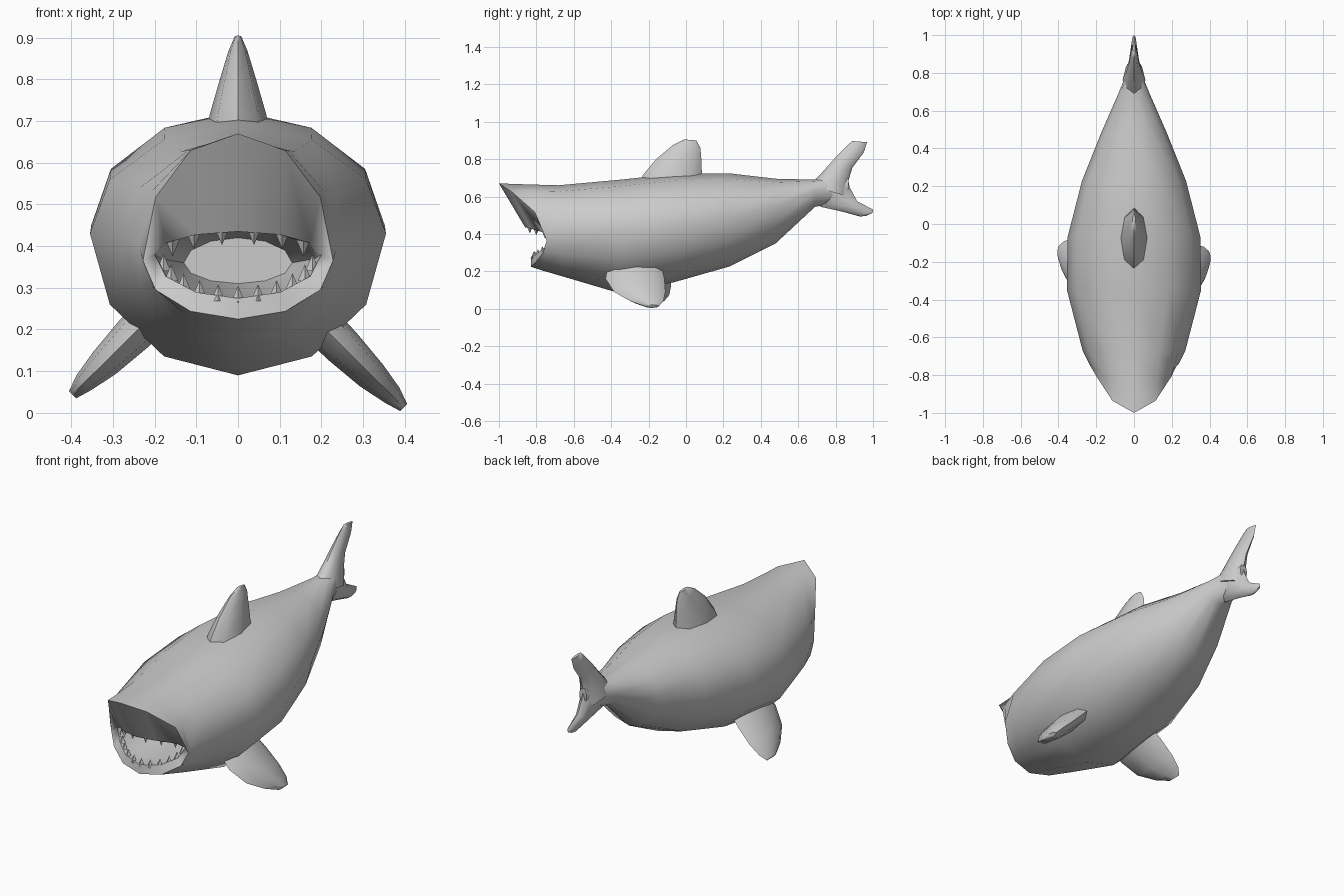
import bpy, bmesh
from math import sin, cos, pi, radians
from mathutils import Vector, Matrix

if "Cube" in bpy.data.objects:
    bpy.data.objects.remove(bpy.data.objects["Cube"])


def finish(name, bm, smooth=True):
    bmesh.ops.recalc_face_normals(bm, faces=bm.faces)
    me = bpy.data.meshes.new(name)
    bm.to_mesh(me)
    bm.free()
    ob = bpy.data.objects.new(name, me)
    bpy.context.collection.objects.link(ob)
    if smooth:
        bpy.ops.object.select_all(action='DESELECT')
        ob.select_set(True)
        bpy.context.view_layer.objects.active = ob
        bpy.ops.object.shade_smooth_by_angle(angle=radians(65))
    return ob


def loft(name, rings):
    bm = bmesh.new()
    vs = [[bm.verts.new(p) for p in r] for r in rings]
    n = len(vs[0])
    for a, b in zip(vs, vs[1:]):
        for i in range(n):
            j = (i + 1) % n
            bm.faces.new((a[i], a[j], b[j], b[i]))
    bm.faces.new(vs[0])
    bm.faces.new(vs[-1])
    return finish(name, bm)


def ring_point(r, a):
    # ring: top y,z / side y, half width, z / bottom y,z ; angle 0 = top
    yt, zt, ys, w, zs, yb, zb = r
    c = cos(a)
    up = c > 0
    y = ys + ((yt if up else yb) - ys) * c * c
    z = zs + ((zt - zs) if up else (zs - zb)) * c
    return Vector((w * sin(a), y, z))


# Body: one skin from tail root to snout, over the lips and into the throat
lip = (-.86, .435, -.73, .20, .38, -.83, .275)
body_rings = [
    (.87, .70, .87, .022, .66, .87, .62),
    (.79, .71, .79, .042, .64, .79, .56),
    (.69, .69, .69, .083, .63, .69, .545),
    (.48, .695, .48, .175, .55, .48, .35),
    (.23, .724, .23, .275, .49, .23, .225),
    (-.07, .72, -.07, .352, .45, -.07, .14),
    (-.35, .69, -.35, .355, .43, -.38, .09),
    (-.68, .66, -.67, .272, .42, -.65, .17),
    (-.86, .665, -.74, .238, .40, -.77, .205),
    (-1.0, .67, -.745, .228, .365, -.83, .225),
    lip,
    (-.74, .445, -.66, .185, .37, -.74, .27),
    (-.45, .42, -.45, .13, .36, -.45, .31),
]
loft("body", [[ring_point(r, 2 * pi * i / 12) for i in range(12)] for r in body_rings])


def fin(name, sections, normal):
    # section: leading point, trailing point, half thickness
    nrm = Vector(normal).normalized()
    rings = []
    for lead, trail, t in sections:
        l, e = Vector(lead), Vector(trail)
        mid, half = (l + e) / 2, (l - e) / 2
        rings.append([mid + half * cos(k * pi / 4) + nrm * t * sin(k * pi / 4) for k in range(8)])
    return loft(name, rings)


# Dorsal fin and tail lobes lie on the centre plane
fin("dorsal_fin", [
    ((0, -.25, .66), (0, .085, .66), .078),
    ((0, -.23, .715), (0, .085, .715), .068),
    ((0, -.16, .80), (0, .083, .79), .045),
    ((0, -.07, .875), (0, .077, .86), .023),
    ((0, -.01, .905), (0, .055, .90), .008)], (1, 0, 0))
fin("tail_upper_lobe", [
    ((0, .66, .66), (0, .865, .60), .06),
    ((0, .72, .72), (0, .87, .69), .045),
    ((0, .80, .81), (0, .89, .755), .028),
    ((0, .87, .88), (0, .95, .835), .016),
    ((0, .89, .897), (0, .968, .89), .007)], (1, 0, 0))
fin("tail_lower_lobe", [
    ((0, .70, .60), (0, .865, .70), .045),
    ((0, .72, .545), (0, .875, .65), .04),
    ((0, .84, .518), (0, .915, .575), .025),
    ((0, .93, .493), (0, 1.0, .53), .012),
    ((0, .965, .497), (0, .997, .512), .006)], (1, 0, 0))

# Pectoral fins, the left one set slightly higher and further back
pectoral = [(.18, .23, -.42, -.13, .05), (.25, .16, -.43, -.115, .047),
            (.32, .09, -.385, -.11, .038), (.37, .042, -.30, -.12, .025),
            (.397, .013, -.22, -.145, .012)]
for name, s, dy, dz in (("right_pectoral_fin", 1, 0, 0), ("left_pectoral_fin", -1, .03, .03)):
    fin(name, [((s * x, a + dy, z + dz), (s * x, b + dy, z + dz), t)
               for x, z, a, b, t in pectoral], (s, 0, 1))

# Teeth: small pyramids following the lips
bm = bmesh.new()
tooth_line = (-.84, .436, -.72, .185, .375, -.815, .273)
upper = [(a, -1) for a in (-58, -35, -12, 12, 35, 58)]
lower = [(180 + a, 1) for a in range(-75, 76, 15)]
for deg, d in upper + lower:
    p = ring_point(tooth_line, radians(deg))
    rot = Matrix.Rotation(0 if d > 0 else pi, 4, 'X')
    bmesh.ops.create_cone(bm, cap_ends=True, segments=4, radius1=.017, radius2=0, depth=.04,
                          matrix=Matrix.Translation(p + Vector((0, 0, d * .012))) @ rot)
finish("teeth", bm, smooth=False)
